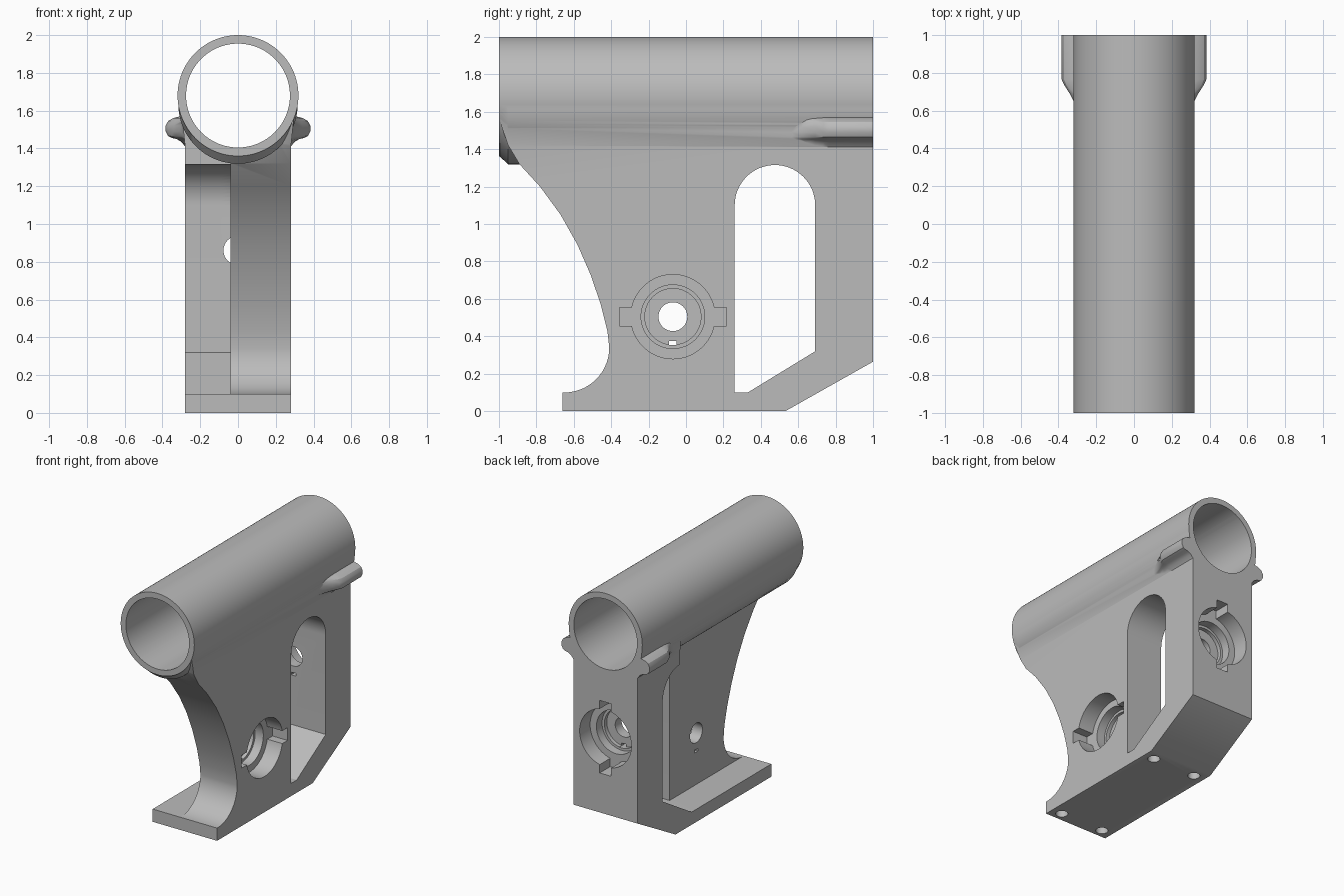
import bpy, bmesh
from math import sin, cos, pi, radians

old = bpy.data.objects.get("Cube")
if old:
    bpy.data.objects.remove(old, do_unlink=True)

grey = bpy.data.materials.new("plain grey")
grey.use_nodes = True
colour = (0.5, 0.5, 0.5, 1)
grey.diffuse_color = colour
grey.node_tree.nodes["Principled BSDF"].inputs["Base Color"].default_value = colour


def loft(name, axis, rings):
    """Solid through rings of (position along axis, outline points)."""
    place = {"x": lambda t, u, v: (t, u, v),
             "y": lambda t, u, v: (u, t, v),
             "z": lambda t, u, v: (u, v, t)}[axis]
    bm = bmesh.new()
    loops = [[bm.verts.new(place(t, u, v)) for u, v in pts] for t, pts in rings]
    for a, b in zip(loops, loops[1:]):
        for i in range(len(a)):
            j = (i + 1) % len(a)
            bm.faces.new((a[i], a[j], b[j], b[i]))
    bm.faces.new(loops[0])
    bm.faces.new(loops[-1][::-1])
    bmesh.ops.recalc_face_normals(bm, faces=bm.faces)
    mesh = bpy.data.meshes.new(name)
    bm.to_mesh(mesh)
    bm.free()
    mesh.materials.append(grey)
    ob = bpy.data.objects.new(name, mesh)
    bpy.context.collection.objects.link(ob)
    return ob


def prism(name, axis, start, end, pts):
    return loft(name, axis, [(start, pts), (end, pts)])


def arc(u, v, r, a0=0, a1=2 * pi, n=64, closed=True):
    count = n if closed else n + 1
    return [(u + r * cos(a0 + (a1 - a0) * i / n),
             v + r * sin(a0 + (a1 - a0) * i / n)) for i in range(count)]


def rect(u, v, w, h):
    return [(u - w, v - h), (u + w, v - h), (u + w, v + h), (u - w, v + h)]


def combine(target, tool, operation):
    mod = target.modifiers.new("combine", "BOOLEAN")
    mod.operation, mod.solver, mod.object = operation, "EXACT", tool
    bpy.ops.object.select_all(action="DESELECT")
    bpy.context.view_layer.objects.active = target
    target.select_set(True)
    bpy.ops.object.modifier_apply(modifier=mod.name)
    bpy.data.objects.remove(tool, do_unlink=True)


def cut(tool):
    combine(body, tool, "DIFFERENCE")


def add(tool):
    combine(body, tool, "UNION")


# Stand: side outline with a swooping front edge and sloped heel
swoop = [(-1, 1.6), (-0.985, 1.52), (-0.95, 1.42), (-0.89, 1.32), (-0.78, 1.2),
         (-0.67, 1.05), (-0.58, 0.89), (-0.51, 0.73), (-0.455, 0.57), (-0.42, 0.43)]
toe = arc(-0.65, 0.34, 0.24, 0, -pi / 2, 14, False)
body = prism("tube_support_bracket", "x", -0.305, 0.305,
             [(-0.66, 0), (0.53, 0), (1, 0.265), (1, 1.6)] + swoop + toe + [(-0.66, 0.1)])
combine(body, prism("flared_section", "y", -1.2, 1.2,
                    [(-0.28, -0.1), (0.28, -0.1), (0.28, 1.41), (0.305, 1.65),
                     (-0.305, 1.65), (-0.28, 1.41)]), "INTERSECT")

# Open bay on one side, and the arched window through the web
floor = [(0.33, 0.1), (0.69, 0.32)]
cut(prism("bay", "x", -0.5, -0.04,
          [(-1.1, 0.1)] + floor + arc(0.475, 1.1, 0.215, 0, pi / 2, 16, False)
          + [(0.475, 1.7), (-1.1, 1.7)]))
cut(prism("window", "x", -0.1, 0.5,
          [(0.26, 0.1)] + floor + arc(0.475, 1.1, 0.215, 0, pi, 32, False)))

# Thickened underside and the tube
add(loft("tube_underside", "y", [(-1, arc(0, 1.68, 0.315, n=96)),
                                 (-0.95, arc(0, 1.635, 0.316, n=96)),
                                 (1, arc(0, 1.635, 0.316, n=96))]))
add(prism("tube", "y", -1, 1, arc(0, 1.68, 0.32, n=96)))

# Rounded side rails that fade into the tube
rail = [(0.2, 1.575), (0.305, 1.57), (0.345, 1.56), (0.37, 1.545), (0.383, 1.52),
        (0.383, 1.49), (0.37, 1.465), (0.35, 1.455), (0.325, 1.45), (0.3, 1.435),
        (0.28, 1.41), (0.2, 1.41)]
stations = [(0.5, 0), (0.62, 0.3), (0.69, 0.62), (0.735, 0.88), (0.765, 1), (1, 1)]
for side in (1, -1):
    add(loft("rail", "y", [(y, [(side * (u if u < 0.27 else 0.27 + (u - 0.27) * f), v)
                                for u, v in rail]) for y, f in stations]))

# Bore
cut(prism("bore", "y", -1.1, 1.1, arc(0, 1.68, 0.275, n=96)))


def socket(axis, face, u, v, far, wide, tall):
    """Stepped round pocket with two key notches, a through hole and a small slot."""
    out = face + 0.1
    cut(prism("pocket", axis, face - 0.13, out, arc(u, v, 0.225)))
    cut(prism("notches", axis, face - 0.13, out, rect(u, v, wide, tall)))
    cut(prism("step", axis, face - 0.2, out, arc(u, v, 0.17)))
    cut(prism("inner_step", axis, face - 0.23, out, arc(u, v, 0.15)))
    cut(prism("hole", axis, far, out, arc(u, v, 0.077, n=40)))
    cut(prism("slot", axis, far, face - 0.15, rect(u, v - 0.14, 0.02, 0.011)))


socket("x", 0.28, -0.07, 0.505, -0.15, 0.285, 0.05)
socket("y", 1, 0, 0.86, 0.6, 0.05, 0.285)

# Blind mounting holes under the foot
for x in (-0.19, 0.19):
    for y in (-0.59, 0.45):
        cut(prism("mount_hole", "z", -0.1, 0.07, arc(x, y, 0.045, n=32)))

bpy.ops.object.select_all(action="DESELECT")
bpy.context.view_layer.objects.active = body
body.select_set(True)
bpy.ops.object.shade_smooth_by_angle(angle=radians(30))
